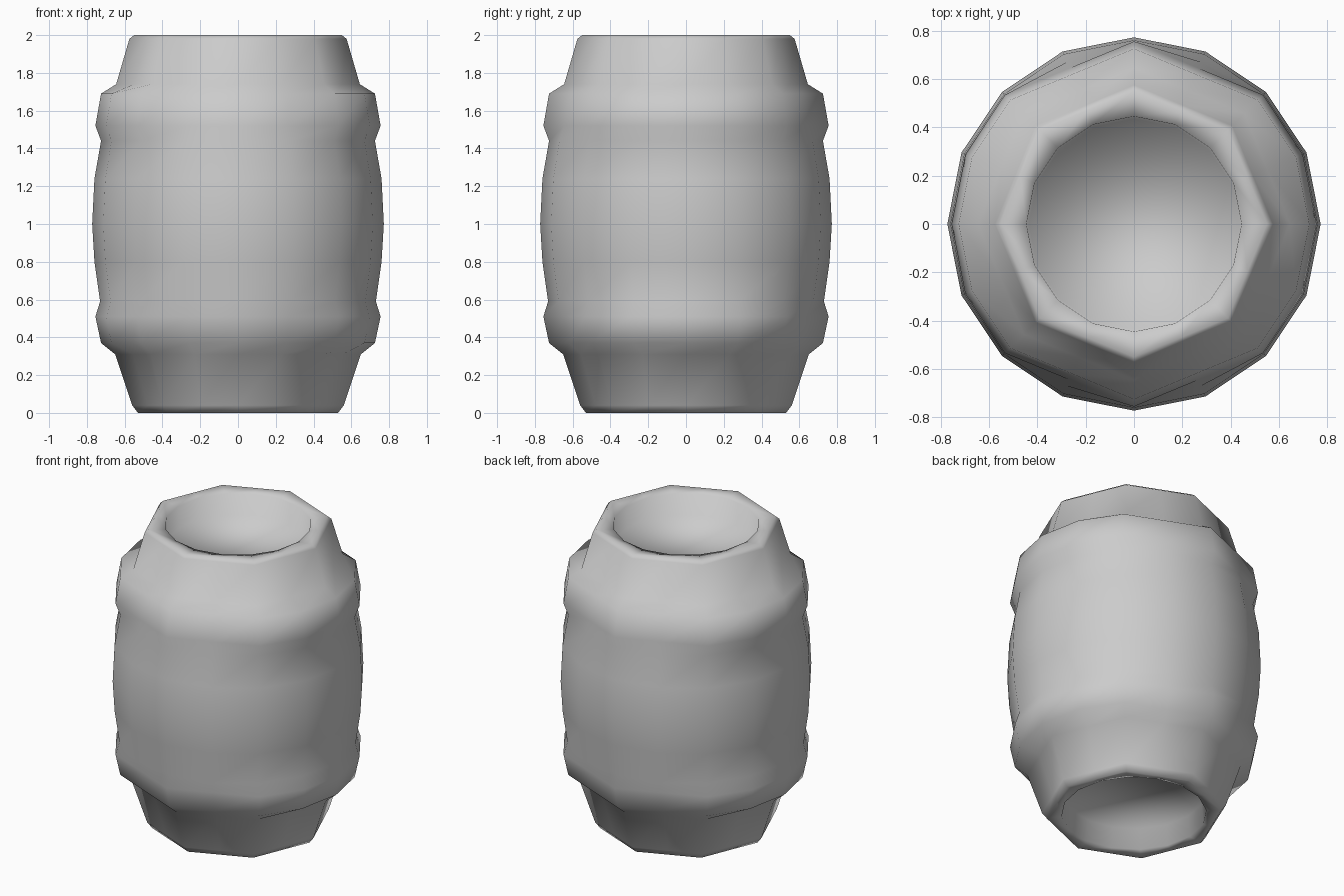
import bpy, bmesh
from math import sin, cos, pi

if "Cube" in bpy.data.objects:
    bpy.data.objects.remove(bpy.data.objects["Cube"])

SIDES = 16
FLAT = cos(pi / 8)   # pulls an in-between corner onto the chord of an octagon

# Profile: (radius, height, ring style)
# "full" = 16 sides, "oct" = 8 sides, "hoop" = 16 sides with flattened front and back
PROFILE = [
    (0.43, 0.15, "full"), (0.44, 0.01, "full"),              # bottom recess
    (0.53, 0.0, "oct"), (0.56, 0.04, "oct"), (0.65, 0.31, "oct"),
    (0.725, 0.37, "hoop"), (0.755, 0.51, "hoop"),            # lower hoop
    (0.73, 0.59, "full"), (0.76, 0.8, "full"), (0.772, 1.0, "full"),
    (0.76, 1.24, "full"), (0.725, 1.44, "full"),             # bulging belly
    (0.755, 1.52, "hoop"), (0.725, 1.69, "hoop"),            # upper hoop
    (0.645, 1.74, "oct"), (0.575, 1.98, "oct"), (0.55, 2.0, "oct"),
    (0.445, 1.99, "full"), (0.435, 1.85, "full"),            # top recess
]


def ring(bm, radius, z, style):
    verts = []
    for i in range(SIDES):
        a = 2 * pi * i / SIDES
        flatten = i % 2 and (style == "oct" or (style == "hoop" and abs(sin(a)) > 0.8))
        r = radius * (FLAT if flatten else 1)
        verts.append(bm.verts.new((r * cos(a), r * sin(a), z)))
    return verts


# Barrel: stacked rings with sunken lids at both ends
bm = bmesh.new()
rings = [ring(bm, *p) for p in PROFILE]
for low, high in zip(rings, rings[1:]):
    for i in range(SIDES):
        j = (i + 1) % SIDES
        bm.faces.new((low[i], low[j], high[j], high[i]))
bm.faces.new(rings[0][::-1])
bm.faces.new(rings[-1])
bmesh.ops.recalc_face_normals(bm, faces=bm.faces)
for f in bm.faces:
    f.smooth = True

mesh = bpy.data.meshes.new("barrel")
bm.to_mesh(mesh)
bm.free()
barrel = bpy.data.objects.new("barrel", mesh)
bpy.context.collection.objects.link(barrel)
